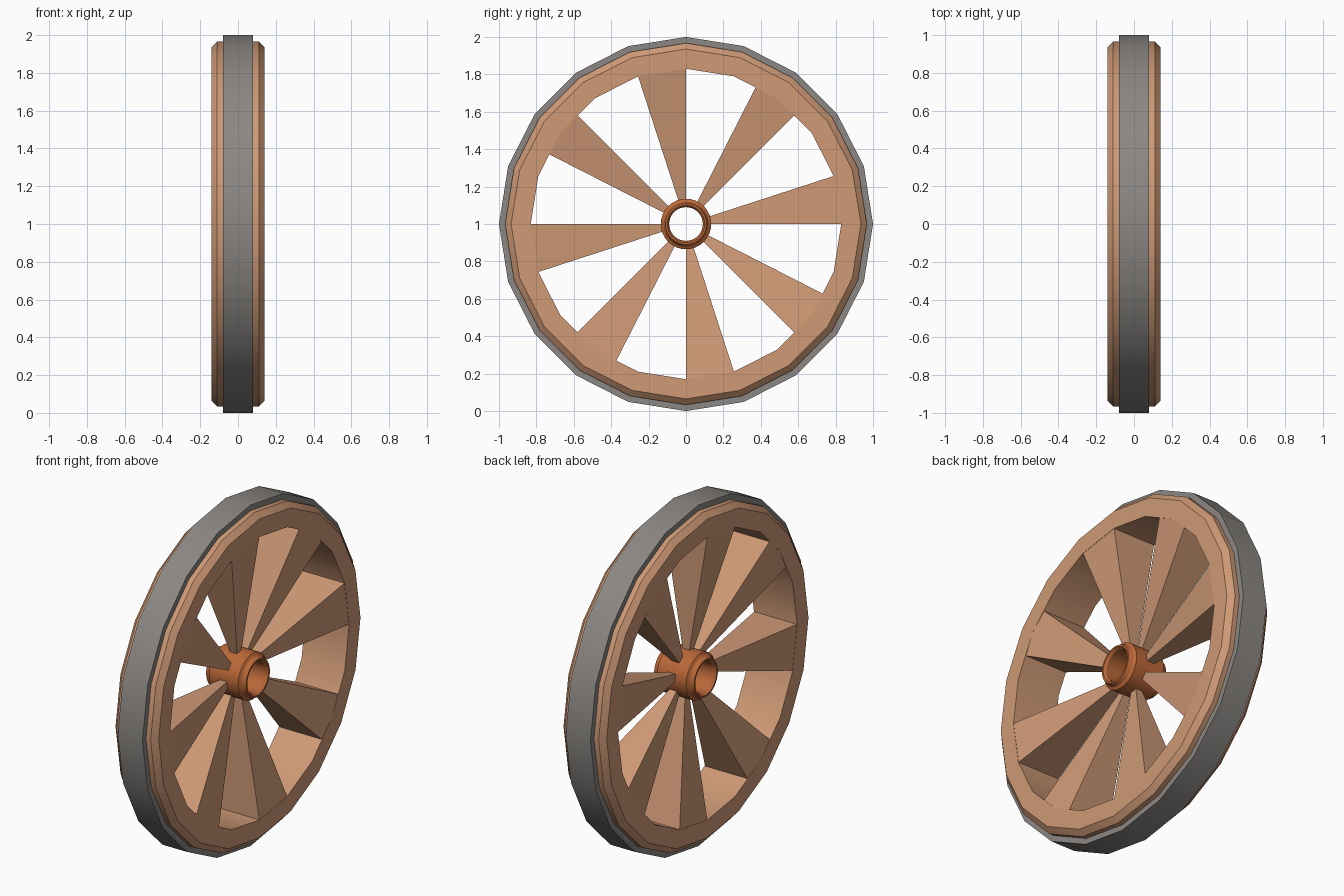
import bpy, bmesh
from math import sin, cos, radians, tau

cube = bpy.data.objects.get("Cube")
if cube:
    bpy.data.objects.remove(cube, do_unlink=True)


def material(name, rgb):
    m = bpy.data.materials.new(name)
    m.use_nodes = True
    m.diffuse_color = (*rgb, 1)
    m.node_tree.nodes["Principled BSDF"].inputs["Base Color"].default_value = (*rgb, 1)
    return m


wood = material("light wood", (0.62, 0.32, 0.18))
iron = material("grey iron", (0.26, 0.245, 0.23))
hub_wood = material("red brown wood", (0.50, 0.14, 0.04))


def wheel_point(x, radius, angle):
    """Point around the axle, angle measured from the top towards +y."""
    return (x, radius * sin(angle), 1 + radius * cos(angle))


def finish(name, bm, mat, smooth=None):
    bmesh.ops.recalc_face_normals(bm, faces=bm.faces)
    mesh = bpy.data.meshes.new(name)
    bm.to_mesh(mesh)
    bm.free()
    mesh.materials.append(mat)
    obj = bpy.data.objects.new(name, mesh)
    bpy.context.collection.objects.link(obj)
    if smooth:
        bpy.ops.object.select_all(action="DESELECT")
        obj.select_set(True)
        bpy.context.view_layer.objects.active = obj
        bpy.ops.object.shade_smooth_by_angle(angle=radians(smooth))
    return obj


def ring(name, half_profile, sides, mat, smooth):
    """Revolve a closed section, mirrored across x = 0, around the axle."""
    section = half_profile + [(-x, r) for x, r in reversed(half_profile)]
    bm = bmesh.new()
    loops = [[bm.verts.new(wheel_point(x, r, tau * i / sides)) for x, r in section]
             for i in range(sides)]
    for i in range(sides):
        a, b = loops[i], loops[(i + 1) % sides]
        for j in range(len(section)):
            k = (j + 1) % len(section)
            bm.faces.new((a[j], a[k], b[k], b[j]))
    return finish(name, bm, mat, smooth)


# Iron tyre, wooden rim and turned hub
ring("tyre", [(0.08, 0.95), (0.08, 1.0)], 20, iron, 25)
ring("rim", [(0.14, 0.83), (0.14, 0.935), (0.11, 0.967)], 20, wood, 25)
ring("hub", [(0.115, 0.09), (0.13, 0.10), (0.13, 0.11), (0.105, 0.12),
             (0.095, 0.135)], 32, hub_wood, 30)

# Wedge spokes, each tapering in width and depth towards the axle
for n in range(8):
    start = radians(27 + 45 * n)
    bm = bmesh.new()
    ends = []
    for radius in (0.11, 0.84):
        depth = 0.14 * radius / 0.84
        ends.append([bm.verts.new(wheel_point(x, radius, start + turn))
                     for x, turn in ((-depth, 0), (depth, 0),
                                     (depth, radians(18)), (-depth, radians(18)))])
    inner, outer = ends
    bm.faces.new(inner)
    bm.faces.new(outer)
    for i in range(4):
        j = (i + 1) % 4
        bm.faces.new((inner[i], inner[j], outer[j], outer[i]))
    finish(f"spoke_{n + 1}", bm, wood)
